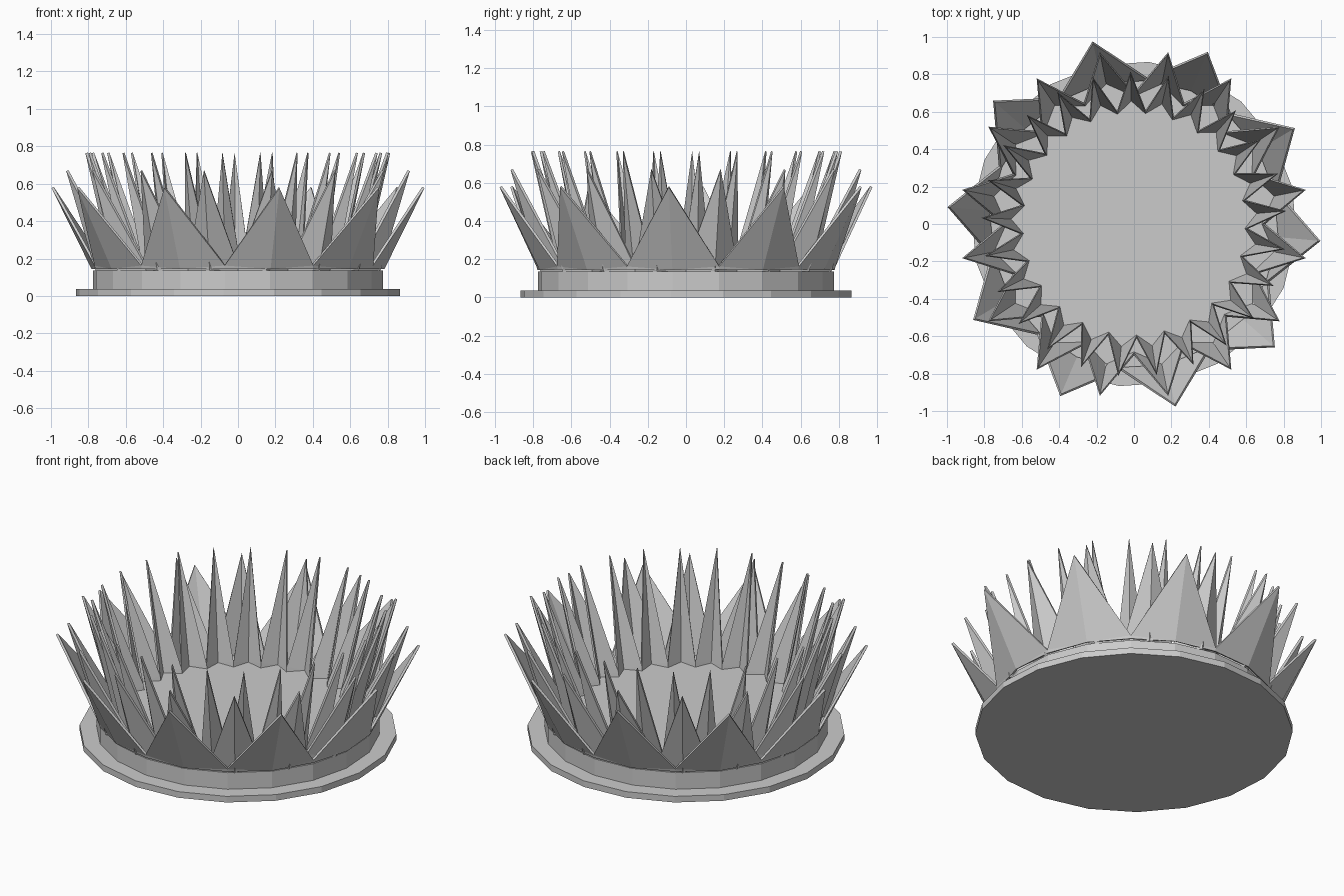
import bpy, bmesh
from math import cos, sin, pi, radians

if "Cube" in bpy.data.objects:
    bpy.data.objects.remove(bpy.data.objects["Cube"], do_unlink=True)

grey = bpy.data.materials.new("light_grey")
grey.use_nodes = True
colour = (0.6, 0.6, 0.6, 1)
grey.diffuse_color = colour
grey.node_tree.nodes["Principled BSDF"].inputs["Base Color"].default_value = colour


def finish(name, bm):
    bmesh.ops.recalc_face_normals(bm, faces=bm.faces)
    mesh = bpy.data.meshes.new(name)
    bm.to_mesh(mesh)
    bm.free()
    mesh.materials.append(grey)
    obj = bpy.data.objects.new(name, mesh)
    bpy.context.collection.objects.link(obj)
    return obj


def polar(r, angle, z):
    return (r * cos(angle), r * sin(angle), z)


def disc(name, radius, z0, z1, sides=20, phase=radians(-5.2)):
    """Flat-sided round slab."""
    bm = bmesh.new()
    ring = [bm.verts.new(polar(radius, phase + 2 * pi * i / sides, z0)) for i in range(sides)]
    base = bm.faces.new(ring)
    top = bmesh.ops.extrude_face_region(bm, geom=[base])["geom"]
    for v in top:
        if isinstance(v, bmesh.types.BMVert):
            v.co.z = z1
    if not any(abs(f.calc_center_median().z - z0) < 1e-4 for f in bm.faces):
        bm.faces.new(ring)
    return finish(name, bm)


def petal_ring(name, count, phase, tip, ridge_r, valley_r, z0, z_valley, thick):
    """Folded wall whose ridges rise and lean out into pointed petals."""
    bm = bmesh.new()
    low, high = [], []
    for i in range(2 * count):
        a = radians(phase) + pi * i / count
        is_tip = i % 2 == 0
        low.append(bm.verts.new(polar(ridge_r if is_tip else valley_r, a, z0)))
        high.append(bm.verts.new(polar(tip[0], a, tip[1]) if is_tip
                                 else polar(valley_r + 0.005, a, z_valley)))
    for i in range(2 * count):
        j = (i + 1) % (2 * count)
        bm.faces.new((low[i], low[j], high[j], high[i]))
    # split each side along the petal so every facet is flat
    bmesh.ops.triangulate(bm, faces=bm.faces)
    obj = finish(name, bm)
    mod = obj.modifiers.new("thickness", "SOLIDIFY")
    mod.thickness = thick
    mod.offset = 0
    return obj


# stepped base
disc("base_plate", 0.87, 0, 0.037)
disc("base_drum", 0.778, 0.037, 0.137)

# three rings of petals, from wide and low to narrow and tall
petal_ring("outer_petals", 10, -5.2, (0.995, 0.58), 0.78, 0.775, 0.147, 0.165, 0.014)
petal_ring("middle_petals", 16, 11.25, (0.93, 0.67), 0.77, 0.69, 0.138, 0.165, 0.014)
petal_ring("inner_petals", 25, 4.9, (0.81, 0.765), 0.665, 0.6, 0.137, 0.165, 0.014)
